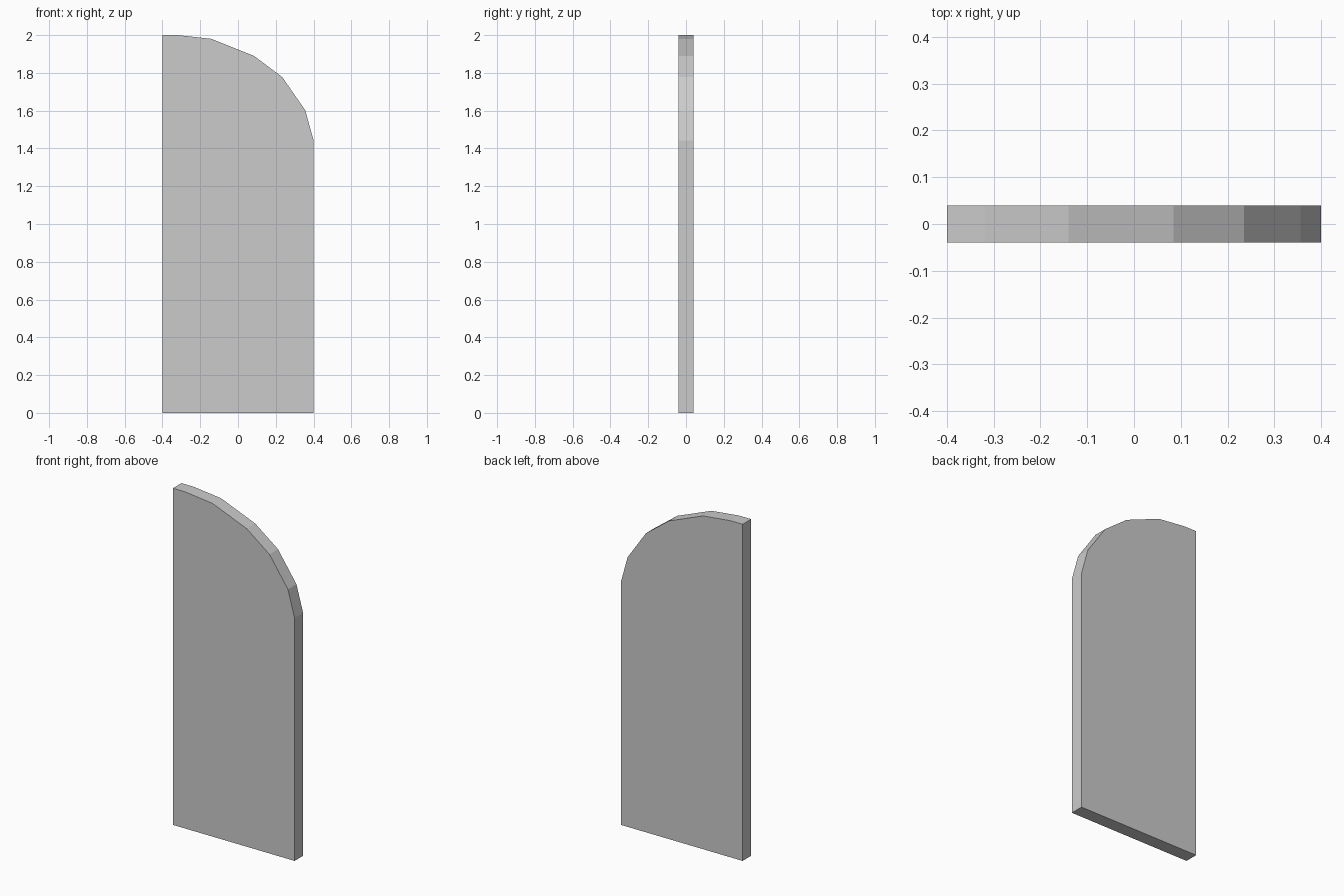
import bpy
import bmesh

if "Cube" in bpy.data.objects:
    bpy.data.objects.remove(bpy.data.objects["Cube"])

WIDTH, DEPTH = 0.8, 0.08

# Faceted quarter-arch along the top, from the tall edge to the short edge
arch = [(-0.4, 2.0), (-0.32, 2.0), (-0.14, 1.98), (0.085, 1.89),
        (0.235, 1.777), (0.356, 1.602), (0.4, 1.443)]
outline = [(-WIDTH / 2, 0), *reversed(arch[1:]), arch[0]]
outline = [(-WIDTH / 2, 0), (WIDTH / 2, 0)] + arch[::-1]

# Flat panel: front outline extruded through its thickness
bm = bmesh.new()
front = bm.faces.new([bm.verts.new((x, -DEPTH / 2, z)) for x, z in outline])
extruded = bmesh.ops.extrude_face_region(bm, geom=[front], use_keep_orig=True)
back_verts = [v for v in extruded["geom"] if isinstance(v, bmesh.types.BMVert)]
bmesh.ops.translate(bm, verts=back_verts, vec=(0, DEPTH, 0))
bmesh.ops.recalc_face_normals(bm, faces=bm.faces)

mesh = bpy.data.meshes.new("arched_panel")
bm.to_mesh(mesh)
bm.free()
panel = bpy.data.objects.new("arched_panel", mesh)
bpy.context.collection.objects.link(panel)
